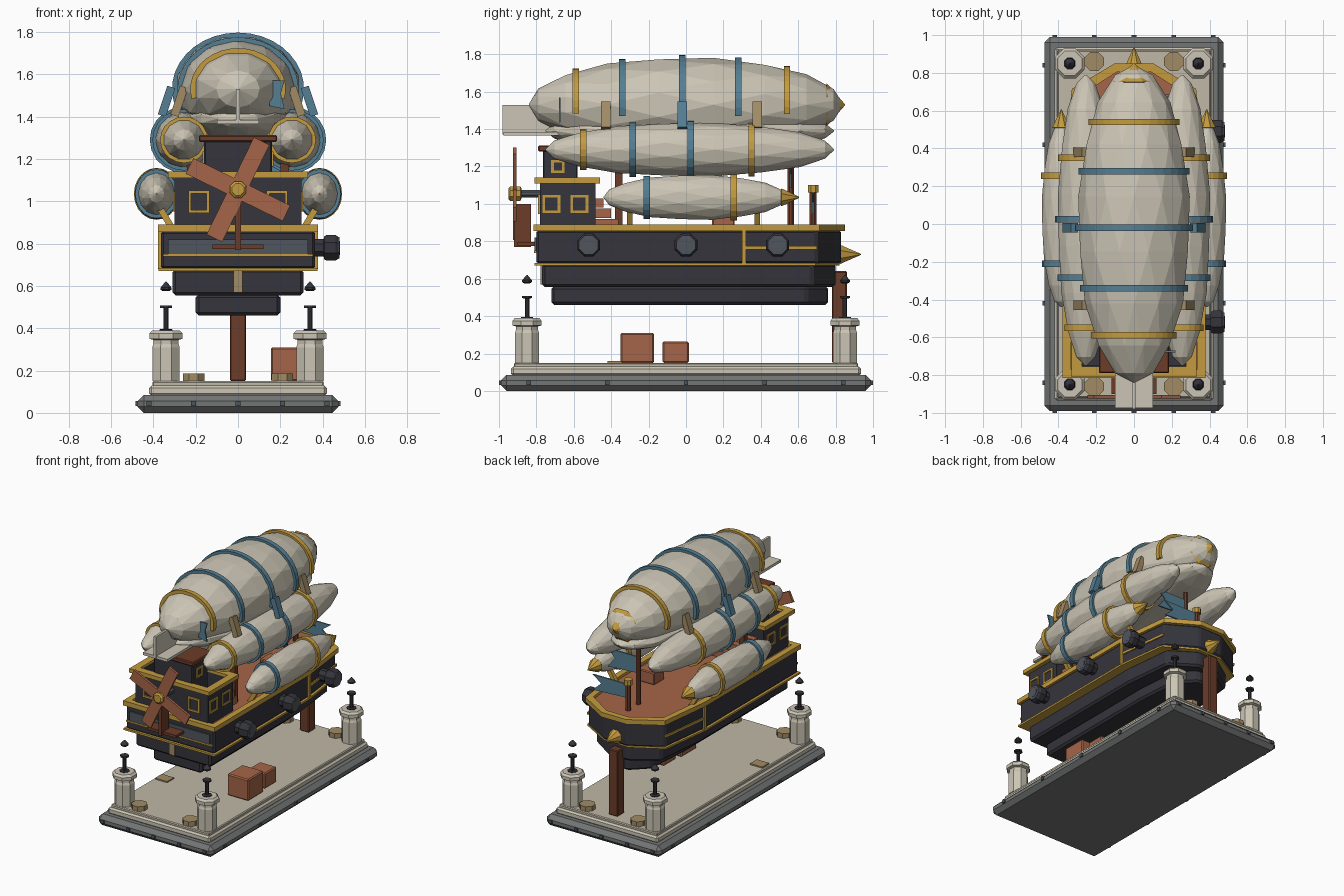
import bpy, bmesh, math
from mathutils import Vector

cube = bpy.data.objects.get("Cube")
if cube:
    bpy.data.objects.remove(cube)


def colour(name, *rgb):
    m = bpy.data.materials.new(name)
    m.use_nodes = True
    m.diffuse_color = (*rgb, 1)
    m.node_tree.nodes["Principled BSDF"].inputs["Base Color"].default_value = (*rgb, 1)
    return m


CREAM = colour("cream canvas", .6, .56, .46)
STONE = colour("pale stone", .52, .48, .38)
GREY = colour("grey stone", .17, .18, .175)
GOLD = colour("gold trim", .55, .33, .05)
BLUE = colour("dull blue", .09, .21, .29)
DARK = colour("dark hull", .035, .035, .045)
SLATE = colour("slate metal", .08, .09, .11)
WOOD = colour("orange wood", .38, .13, .065)
BROWN = colour("dark wood", .15, .045, .022)
TAN = colour("tan", .36, .26, .13)


def make(name, verts, faces, mat, bevel=0):
    me = bpy.data.meshes.new(name)
    me.from_pydata([tuple(v) for v in verts], [], faces)
    bm = bmesh.new()
    bm.from_mesh(me)
    bmesh.ops.recalc_face_normals(bm, faces=bm.faces)
    bm.to_mesh(me)
    bm.free()
    me.materials.append(mat)
    ob = bpy.data.objects.new(name, me)
    bpy.context.collection.objects.link(ob)
    if bevel:
        mod = ob.modifiers.new("bevel", "BEVEL")
        mod.width = bevel
        mod.segments = 1
    return ob


def prism(name, pts, lo, hi, mat, bevel=0, upright=False):
    n = len(pts)
    vs = [((a, z, b) if upright else (a, b, z)) for z in (lo, hi) for a, b in pts]
    fs = [range(n), range(n, 2 * n)]
    fs += [(i, (i + 1) % n, n + (i + 1) % n, n + i) for i in range(n)]
    return make(name, vs, [tuple(f) for f in fs], mat, bevel)


def rect(x0, x1, y0, y1):
    return [(x0, y0), (x1, y0), (x1, y1), (x0, y1)]


def box(name, x, y, z, mat, bevel=0):
    return prism(name, rect(*x, *y), *z, mat, bevel)


def frame(name, pts, t, lo, hi, mat, upright=False):
    """Closed border following an outline, t wide."""
    n = len(pts)
    xs, ys = zip(*pts)
    cx, cy = (max(xs) + min(xs)) / 2, (max(ys) + min(ys)) / 2
    kx, ky = 1 - 2 * t / (max(xs) - min(xs)), 1 - 2 * t / (max(ys) - min(ys))
    inner = [(cx + (x - cx) * kx, cy + (y - cy) * ky) for x, y in pts]
    loops = [(p, z) for p, z in ((pts, lo), (pts, hi), (inner, hi), (inner, lo))]
    vs = [((a, z, b) if upright else (a, b, z)) for p, z in loops for a, b in p]
    fs = [(k * n + i, k * n + (i + 1) % n, (k + 1) % 4 * n + (i + 1) % n, (k + 1) % 4 * n + i)
          for k in range(4) for i in range(n)]
    return make(name, vs, fs, mat)


def beam(name, p, q, w, t, mat, ref=(0, 1, 0)):
    p, q = Vector(p), Vector(q)
    side = (q - p).cross(Vector(ref)).normalized() * w / 2
    up = side.cross(q - p).normalized() * t / 2
    vs = [e + a * side + b * up for e in (p, q) for a, b in ((-1, -1), (1, -1), (1, 1), (-1, 1))]
    fs = [(0, 1, 2, 3), (4, 5, 6, 7)] + [(i, (i + 1) % 4, 4 + (i + 1) % 4, 4 + i) for i in range(4)]
    return make(name, vs, fs, mat)


def lathe(name, prof, loc, mat, axis="z", sides=8, sx=1, twist=False):
    """Turn (height, radius) pairs about an axis; twist staggers the rings."""
    vs, fs = [], []
    for k, (h, r) in enumerate(prof):
        for i in range(sides):
            a = 2 * math.pi * (i + .5 + (k % 2 / 2 if twist else 0)) / sides
            u, v = r * math.cos(a) * sx, r * math.sin(a)
            p = {"z": (u, v, h), "y": (u, h, v), "x": (h, u, v)}[axis]
            vs.append(Vector(p) + Vector(loc))
    for k in range(len(prof) - 1):
        for i in range(sides):
            j = (i + 1) % sides
            a, b, c, d = k * sides + i, k * sides + j, (k + 1) * sides + j, (k + 1) * sides + i
            if not twist:
                fs.append((a, b, c, d))
            elif k % 2:
                fs += [(a, b, c), (a, c, d)]
            else:
                fs += [(a, b, d), (b, c, d)]
    fs += [tuple(range(sides)), tuple(range(len(vs) - sides, len(vs)))]
    return make(name, vs, fs, mat)


def gasbag(name, c, rx, rz, length, bands=(), arc=(0, 360)):
    """Faceted ellipsoid with strap bands given as (y, colour)."""
    prof = [(-length * math.cos(math.pi * i / 9), max(.004, rz * math.sin(math.pi * i / 9)))
            for i in range(10)]
    lathe(name, prof, c, CREAM, "y", 12, rx / rz, True)
    for y, mat in bands:
        k = math.sqrt(1 - ((y - c[1]) / length) ** 2)
        n = 20
        vs, fs = [], []
        for i in range(n + 1):
            a = math.radians(arc[0] + (arc[1] - arc[0]) * i / n)
            for off, dy in ((-.02, -.017), (.012, -.017), (.012, .017), (-.02, .017)):
                vs.append((c[0] + (rx * k + off) * math.cos(a), y + dy,
                           c[2] + (rz * k + off) * math.sin(a)))
        for i in range(n):
            fs += [(4 * i + j, 4 * i + (j + 1) % 4, 4 * i + 4 + (j + 1) % 4, 4 * i + 4 + j) for j in range(4)]
        make(name + "_band", vs, fs + [(0, 1, 2, 3), tuple(range(4 * n, 4 * n + 4))], mat)


# Dock platform
box("platform_base", (-.475, .475), (-.99, .99), (0, .085), GREY, .03)
box("platform_step", (-.42, .42), (-.935, .935), (.08, .13), CREAM, .012)
box("platform_top", (-.405, .405), (-.92, .92), (.12, .15), STONE, .006)
for i in range(5):
    a = -.42 + i * .21
    for s in (-1, 1):
        box("rivet", (a - .012, a + .012), (s * .99 - .01, s * .99 + .01), (.032, .056), SLATE)
        y = a * 2
        box("rivet", (s * .475 - .01, s * .475 + .01), (y - .012, y + .012), (.032, .056), SLATE)
for sx in (-1, 1):
    for sy in (-1, 1):
        at = (sx * .34, sy * .85, 0)
        lathe("bollard", [(.15, .07), (.31, .07), (.325, .064), (.345, .064), (.35, .085),
                          (.375, .085), (.39, .07)], at, CREAM)
        lathe("bollard_pole", [(.385, .034), (.395, .034), (.396, .013), (.495, .013),
                               (.496, .03), (.508, .03)], at, DARK)
        lathe("lamp_cap", [(.575, .016), (.582, .028), (.592, .028), (.62, .003)], at, DARK)
        lathe("rope_coil", [(.15, .055), (.185, .055)], (sx * .21, sy * .86, 0), TAN)
box("large_crate", (.155, .33), (-.35, -.17), (.15, .31), WOOD, .008)
box("small_crate", (.17, .31), (-.125, .015), (.15, .265), WOOD, .008)
box("loose_plank", (-.39, -.29), (-.42, -.34), (.15, .159), TAN)
box("mooring_post", (-.038, .038), (.78, .86), (.15, .64), BROWN, .006)


# Hull
def plan(w, back, mid, front):
    half = [(w, back), (w, mid), (w * .87, mid + (front - mid) * .75), (w * .27, front)]
    return half + [(-x, y) for x, y in reversed(half)]


prism("keel", plan(.2, -.72, .3, .76), .46, .56, DARK, .015)
prism("lower_hull", plan(.31, -.77, .3, .8), .555, .68, DARK, .015)
prism("main_hull", plan(.365, -.8, .31, .83), .68, .86, DARK, .012)
prism("lower_trim", plan(.376, -.81, .31, .82), .67, .684, GOLD)
prism("deck", plan(.35, -.78, .31, .81), .855, .87, WOOD)
frame("gunwale", plan(.378, -.815, .31, .85), .045, .855, .89, GOLD)
box("stern_panel", (-.33, .33), (-.809, -.8), (.745, .82), SLATE)
box("stern_trim", (-.355, .355), (-.812, -.79), (.738, .75), GOLD)
box("stern_strip", (-.022, .022), (-.779, -.76), (.57, .67), TAN)
lathe("bow_spike", [(.81, .05), (.825, .055), (.935, .003)], (0, 0, .73), GOLD, "y")
for s in (-1, 1):
    beam("hull_strip", (s * .367, .31, .68), (s * .367, .31, .86), .022, .022, GOLD)
    beam("bow_trim", (s * .368, .31, .765), (s * .32, .7, .765), .012, .018, GOLD, (0, 0, 1))
    for y in (-.3, .38):
        beam("pod_brace", (s * .31, y, .87), (s * .37, y, .97), .03, .03, GOLD)
    beam("bag_strut", (s * .22, -.36, .86), (s * .22, -.36, 1.22), .04, .04, BROWN)
for y, x in ((-.52, .365), (0, .365), (.49, .33)):
    lathe("cannon", [(x - .03, .045), (.405, .045), (.406, .058), (.42, .066), (.46, .066),
                     (.475, .055)], (0, y, .78), DARK, "x")
    lathe("cannon_muzzle", [(.474, .055), (.479, .055), (.48, .036), (.481, .036)], (0, y, .78), SLATE, "x")

# Stern cabin, open at the top
house = rect(-.3, .3, -.78, -.485)
frame("cabin_walls", house, .03, .87, 1.12, DARK)
box("cabin_floor", (-.28, .28), (-.76, -.5), (.87, .96), DARK)
frame("cabin_rail", rect(-.33, .33, -.81, -.46), .055, 1.11, 1.14, GOLD)
box("upper_cabin", (-.16, .16), (-.765, -.58), (.95, 1.29), DARK, .006)
box("upper_roof", (-.185, .185), (-.79, -.555), (1.28, 1.312), BROWN, .006)
for s in (-1, 1):
    w = rect(s * .185 - .05, s * .185 + .05, .945, 1.05)
    frame("stern_window", w, .014, -.79, -.78, GOLD, True)
    for y, z, h in ((-.72, 1, .048), (-.57, 1, .048), (-.685, 1.2, .036)):
        x = .3 if h > .04 else .16
        win = frame("side_window", rect(-h, h, -h, h), .014, -.008, .008, GOLD)
        win.rotation_euler = (0, math.pi / 2, 0)
        win.location = (s * x, y, z)
for i in range(3):
    box("stair_step", (-.25, .25), (-.485, -.36 - i * .04), (.87 + i * .055, .92 + i * .055), WOOD)
box("deck_crate", (.08, .22), (.14, .26), (.87, .96), WOOD, .006)

# Propeller and rudder
lathe("propeller_hub", [(-.95, .03), (-.94, .042), (-.885, .042), (-.88, .03)], (0, 0, 1.055), GOLD, "y")
lathe("propeller_shaft", [(-.885, .022), (-.775, .022)], (0, 0, 1.055), SLATE, "y")
for i in range(4):
    a = math.radians(64 + 90 * i)
    d = Vector((math.cos(a), 0, math.sin(a)))
    c = Vector((0, -.915, 1.055))
    beam("propeller_blade", c + d * .03, c + d * .255, .082, .018, WOOD)
box("rudder", (-.013, .013), (-.92, -.83), (.77, 1.0), BROWN)
box("rudder_bar", (-.12, .12), (-.9, -.8), (.775, .795), BROWN)

# Masts and flags
lathe("tall_mast", [(.87, .018), (1.28, .018)], (0, .56, 0), BROWN)
lathe("short_mast", [(.87, .02), (1.07, .02)], (0, .68, 0), BROWN)
lathe("mast_cap", [(1.06, .03), (1.1, .03)], (0, .68, 0), GOLD)


def flag(x, y, z, w, h):
    prism("flag", [(x, z), (x + w, z - .015), (x + w * .75, z + h / 2), (x + w, z + h), (x, z + h)],
          y - .005, y + .005, BLUE, 0, True)


flag(.01, .56, 1.1, .24, .12)
flag(.01, .68, .96, .28, .1)
flag(.15, -.675, 1.45, .07, .12)

# Gas bags
gasbag("top_bag", (0, 0, 1.53), .3, .255, .84,
       [(-.59, GOLD), (-.34, BLUE), (-.02, BLUE), (.28, BLUE), (.54, GOLD)], (-14, 194))
lathe("top_bag_nose", [(.74, .05), (.752, .125), (.85, .003)], (0, 0, 1.53), GOLD, "y")
gasbag("core_bag", (0, .02, 1.39), .28, .12, .77)
for s in (-1, 1):
    gasbag("side_bag", (s * .255, .02, 1.29), .15, .145, .77,
           [(-.55, GOLD), (-.285, BLUE), (.025, BLUE), (.35, GOLD)])
    gasbag("pod", (s * .385, .05, 1.035), .105, .122, .49, [(-.21, BLUE), (.255, GOLD)])
    lathe("pod_nose", [(.505, .03), (.51, .052), (.605, .003)], (s * .385, 0, 1.035), GOLD, "y")
    for y, x, mat in ((-.43, .275, TAN), (-.02, .335, BLUE), (.38, .275, TAN)):
        beam("bag_clamp", (s * (x + .025), y, 1.405), (s * (x - .02), y, 1.54), .04, .05, mat)

# Tail fins
box("tail_fin", (-.009, .009), (-.98, -.7), (1.37, 1.53), CREAM)
box("tail_plate", (-.1, .1), (-.975, -.6), (1.365, 1.385), CREAM)
